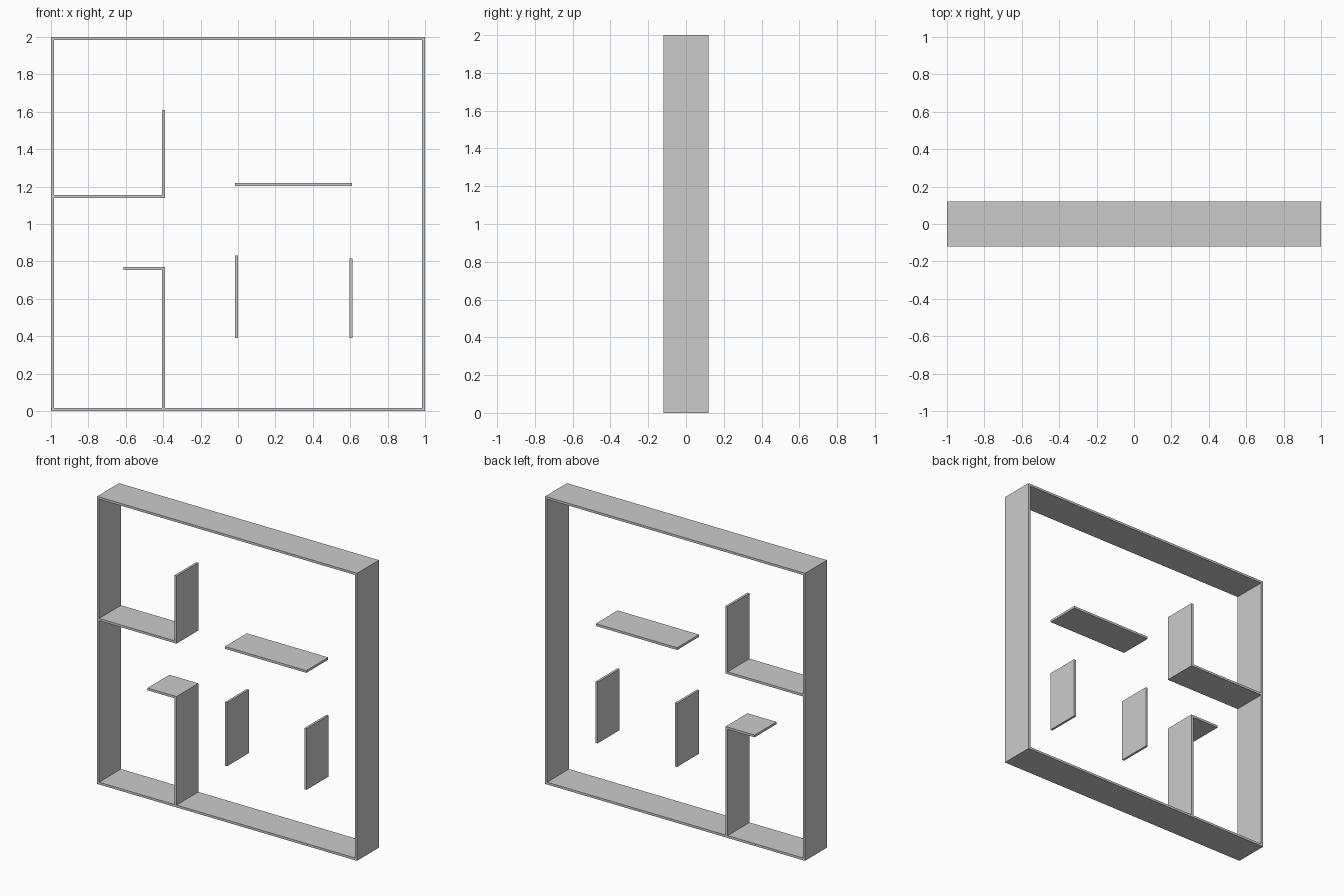
import bpy

cube = bpy.data.objects.get("Cube")
if cube:
    bpy.data.objects.remove(cube, do_unlink=True)

DEPTH = 0.24   # front to back
T = 0.016      # board thickness

grey = bpy.data.materials.new("plain grey")
grey.use_nodes = True
colour = (0.6, 0.6, 0.6, 1)
grey.diffuse_color = colour
grey.node_tree.nodes["Principled BSDF"].inputs["Base Color"].default_value = colour


def board(name, x0, x1, z0, z1):
    """A flat board spanning the full depth, given by its front rectangle."""
    bpy.ops.mesh.primitive_cube_add(size=1, location=((x0 + x1) / 2, 0, (z0 + z1) / 2))
    obj = bpy.context.object
    obj.name = name
    obj.scale = (x1 - x0, DEPTH, z1 - z0)
    bpy.ops.object.transform_apply(location=False, rotation=False, scale=True)
    obj.data.materials.append(grey)


def shelf(name, x0, x1, z):
    board(name, x0, x1, z, z + T)


def upright(name, x, z0, z1):
    board(name, x, x + T, z0, z1)


# Outer square frame
shelf("frame_bottom", -1, 1, 0)
shelf("frame_top", -1, 1, 2 - T)
upright("frame_right", -1, T, 2 - T)
upright("frame_left", 1 - T, T, 2 - T)

# Upper corner partition, joined to the frame side
shelf("upper_partition_shelf", -1 + T, -0.389, 1.139)
upright("upper_partition_wall", -0.405, 1.139 + T, 1.61)

# Lower corner partition, standing on the frame bottom
upright("lower_partition_wall", -0.405, T, 0.755)
shelf("lower_partition_shelf", -0.612, -0.389, 0.755)

# Free-standing boards
shelf("floating_shelf", -0.016, 0.61, 1.203)
upright("middle_divider", -0.016, 0.39, 0.832)
upright("left_divider", 0.596, 0.39, 0.816)
